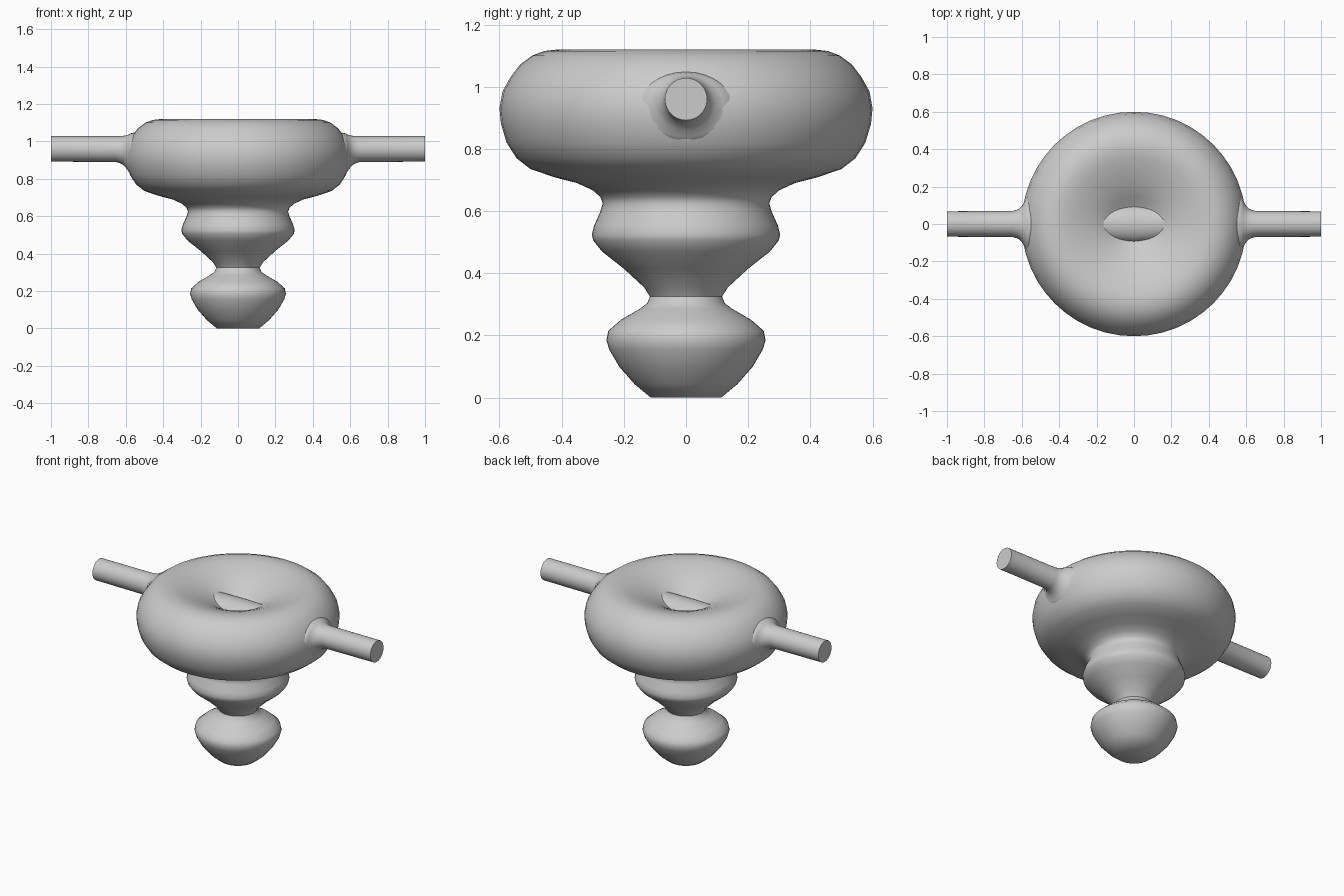
import bpy, bmesh
from math import cos, sin, pi

if "Cube" in bpy.data.objects:
    bpy.data.objects.remove(bpy.data.objects["Cube"])


def loft(name, rings, caps=True):
    """Skin a list of equal-length point rings into one smooth object."""
    bm = bmesh.new()
    loops = [[bm.verts.new(p) for p in ring] for ring in rings]
    n = len(loops[0])
    for a, b in zip(loops, loops[1:]):
        for i in range(n):
            j = (i + 1) % n
            bm.faces.new((a[i], a[j], b[j], b[i]))
    if caps:
        bm.faces.new(loops[0][::-1])
        bm.faces.new(loops[-1])
    bmesh.ops.recalc_face_normals(bm, faces=bm.faces)
    mesh = bpy.data.meshes.new(name)
    bm.to_mesh(mesh)
    bm.free()
    ob = bpy.data.objects.new(name, mesh)
    bpy.context.collection.objects.link(ob)
    bpy.ops.object.select_all(action='DESELECT')
    ob.select_set(True)
    bpy.context.view_layer.objects.active = ob
    bpy.ops.object.shade_smooth_by_angle(angle=0.9)
    return ob


def angles(n):
    return [2 * pi * i / n for i in range(n)]


# Turned body: foot bulb, neck, middle bulb, wide rounded head, dished top
profile = [
    (.113, 0), (.165, .043), (.215, .10), (.247, .155), (.256, .185),
    (.25, .215), (.21, .25), (.15, .285), (.125, .303), (.116, .325),
    (.135, .355), (.20, .415), (.27, .47), (.298, .505), (.303, .525),
    (.295, .555), (.275, .60), (.268, .625), (.275, .645), (.30, .667),
    (.35, .69), (.42, .708), (.50, .735), (.545, .77), (.577, .82),
    (.595, .88), (.60, .93), (.59, .985), (.565, 1.03), (.535, 1.07),
    (.495, 1.10), (.455, 1.115), (.41, 1.12), (.36, 1.112), (.30, 1.094),
    (.24, 1.07), (.19, 1.046), (.15, 1.022), (.11, .995), (.07, .972),
    (.03, .96), (.004, .958)]
loft("turned_body", [[(r * cos(t), r * sin(t), z) for t in angles(48)]
                     for r, z in profile])

# Cross rod: half sections (x, y radius, z radius, centre z), mirrored in x.
# It breaks through the dish at the middle and flares where it leaves the head.
half = [
    (0, .10, .072, .958), (.08, .095, .072, .958), (.16, .085, .07, .96),
    (.30, .08, .07, .96), (.54, .165, .12, .93), (.575, .15, .11, .933),
    (.585, .122, .099, .938), (.60, .096, .086, .946), (.62, .078, .075, .954),
    (.65, .069, .069, .959), (1.0, .068, .068, .96)]
sections = [(-x, a, b, c) for x, a, b, c in half[:0:-1]] + half
loft("cross_rod", [[(x, a * cos(t), c + b * sin(t)) for t in angles(32)]
                   for x, a, b, c in sections])
